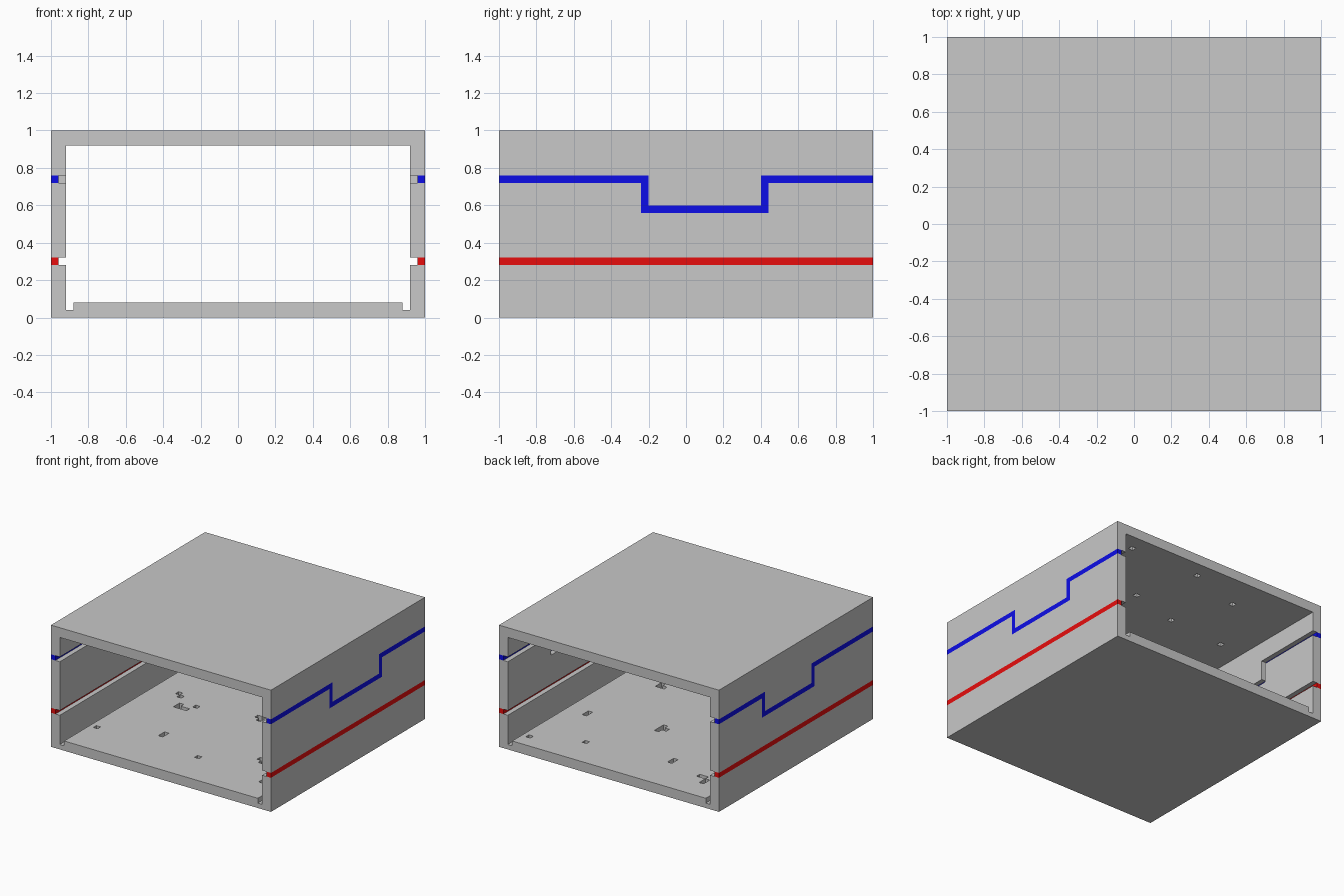
import bpy, bmesh

if "Cube" in bpy.data.objects:
    bpy.data.objects.remove(bpy.data.objects["Cube"])

U = 0.04  # base unit of the design: wall layers, strips and pits


def material(name, rgb):
    m = bpy.data.materials.new(name)
    m.diffuse_color = (*rgb, 1)
    m.use_nodes = True
    m.node_tree.nodes["Principled BSDF"].inputs["Base Color"].default_value = m.diffuse_color
    return m


grey = material("light grey", (0.58, 0.58, 0.58))
red = material("red", (0.8, 0.004, 0.004))
blue = material("blue", (0.004, 0.004, 0.8))


def add_prism(bm, pts, axis, a, b):
    """Extrude a 2D outline along 'x' (outline y,z) or 'y' (outline x,z)."""
    put = (lambda p, t: (t, p[0], p[1])) if axis == 'x' else (lambda p, t: (p[0], t, p[1]))
    face = bm.faces.new([bm.verts.new(put(p, a)) for p in pts])
    out = bmesh.ops.extrude_face_region(bm, geom=[face])['geom']
    move = (b - a, 0, 0) if axis == 'x' else (0, b - a, 0)
    bmesh.ops.translate(bm, vec=move, verts=[v for v in out if isinstance(v, bmesh.types.BMVert)])


def finish(name, bm, mat=None):
    bmesh.ops.recalc_face_normals(bm, faces=bm.faces)
    me = bpy.data.meshes.new(name)
    bm.to_mesh(me)
    bm.free()
    if mat:
        me.materials.append(mat)
    ob = bpy.data.objects.new(name, me)
    bpy.context.collection.objects.link(ob)
    return ob


def rect(a0, b0, a1, b1):
    return [(a0, b0), (a1, b0), (a1, b1), (a0, b1)]


def stepped_band(end):
    """Outline of the blue band with its dropped middle section."""
    return [(-end, .72), (-.24, .72), (-.24, .56), (.44, .56), (.44, .72), (end, .72),
            (end, .76), (.40, .76), (.40, .60), (-.20, .60), (-.20, .76), (-end, .76)]


def straight_band(end):
    return rect(-end, .28, end, .32)


# outer casing block
bm = bmesh.new()
add_prism(bm, rect(-1, 0, 1, 1), 'y', -1, 1)
casing = finish("casing", bm, grey)

cutters = []

# open bore through the casing, with a groove down each side of the floor
bm = bmesh.new()
add_prism(bm, [(-.92, .04), (-.88, .04), (-.88, .08), (.88, .08), (.88, .04), (.92, .04),
               (.92, .92), (-.92, .92)], 'y', -1.1, 1.1)
cutters.append(finish("bore_cutter", bm))

# slots through both side walls
for name, band in (("red_slot_cutter", straight_band), ("blue_slot_cutter", stepped_band)):
    bm = bmesh.new()
    for s in (-1, 1):
        add_prism(bm, band(1.1), 'x', s * .9, s * 1.1)
    cutters.append(finish(name, bm))

# small pits in the floor and ceiling: (x, y, x cells, y cells) of the lower corner
floor_pits = [(-.68, .16, 1, 1), (-.64, .12, 1, 1), (-.52, -.04, 2, 1), (-.56, -.04, 1, 2),
              (-.44, .04, 1, 1), (-.36, -.52, 1, 2), (.08, -.68, 1, 1), (-.84, -.68, 1, 1),
              (.04, .16, 2, 1), (.08, .12, 1, 3), (.48, -.44, 2, 1), (.52, -.48, 1, 2),
              (.72, -.76, 1, 2), (.68, .24, 1, 2), (.40, .68, 1, 1), (.80, .84, 1, 1),
              (-.32, .56, 1, 2), (-.68, .68, 2, 1), (-.72, .72, 1, 2)]
ceiling_pits = [(.72, .84, 1, 1), (.08, .84, 1, 1), (-.40, .68, 1, 1), (.24, .32, 1, 1),
                (-.20, .20, 1, 1), (-.72, .16, 1, 1), (.52, -.32, 1, 1), (-.36, -.56, 1, 1)]
bm = bmesh.new()
for pits, z0, z1 in ((floor_pits, .04, .10), (ceiling_pits, .90, .96)):
    for x, y, nx, ny in pits:
        add_prism(bm, rect(x, z0, x + nx * U, z1), 'y', y, y + ny * U)
cutters.append(finish("pit_cutter", bm))

# apply the cuts
bpy.context.view_layer.objects.active = casing
for c in cutters:
    c.hide_render = True
    mod = casing.modifiers.new(c.name, 'BOOLEAN')
    mod.operation = 'DIFFERENCE'
    mod.solver = 'EXACT'
    mod.use_self = True
    mod.object = c
    bpy.ops.object.modifier_apply(modifier=mod.name)
for c in cutters:
    bpy.data.objects.remove(c)

# coloured strips filling the outer half of each slot
for name, band, mat in (("red_strips", straight_band, red), ("blue_strips", stepped_band, blue)):
    bm = bmesh.new()
    for s in (-1, 1):
        add_prism(bm, band(1), 'x', s * .96, s * 1)
    finish(name, bm, mat)
